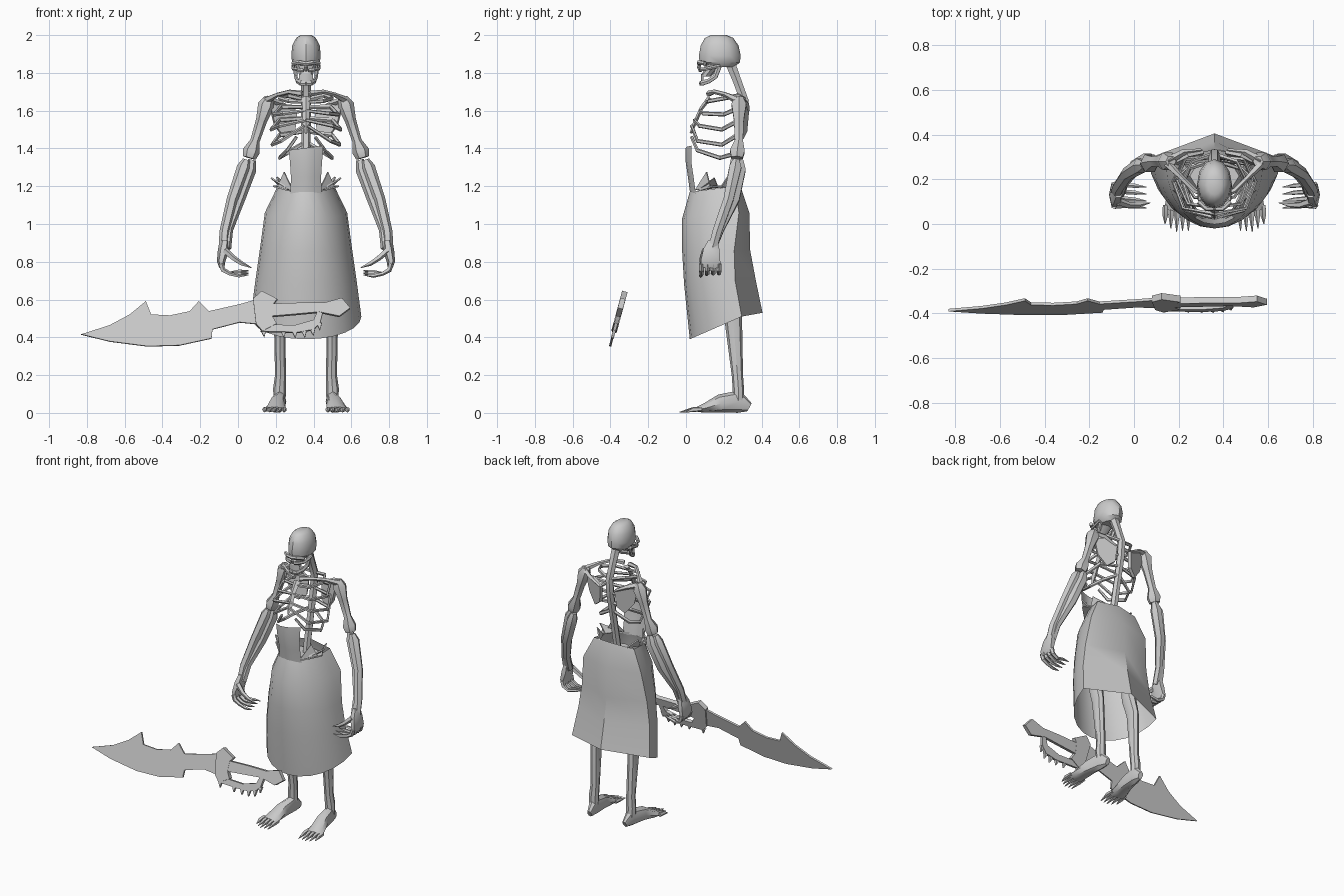
import bpy, bmesh, math
from mathutils import Vector

CX = 0.36  # the figure stands to one side of the blade
bone = bpy.data.materials.new("plain_grey")
bone.diffuse_color = (0.6, 0.6, 0.6, 1)


def finish(name, bm, x=0.0):
    bmesh.ops.recalc_face_normals(bm, faces=bm.faces)
    me = bpy.data.meshes.new(name)
    bm.to_mesh(me)
    bm.free()
    ob = bpy.data.objects.new(name, me)
    ob.location.x = x
    me.materials.append(bone)
    bpy.context.collection.objects.link(ob)
    return ob


def grid(name, rows, closed=True, cap=True, x=CX):
    """Skin rows of points; closed rows make a tube."""
    bm = bmesh.new()
    vs = [[bm.verts.new(p) for p in r] for r in rows]
    n = len(rows[0])
    for a, b in zip(vs, vs[1:]):
        for i in range(n if closed else n - 1):
            j = (i + 1) % n
            bm.faces.new((a[i], a[j], b[j], b[i]))
    if closed and cap:
        bm.faces.new(vs[0])
        bm.faces.new(vs[-1])
    return finish(name, bm, x)


def tube(name, path, radii, ref="Y", sides=6, pair=True):
    """Bone along a path; a radius may be (across, towards ref)."""
    up0 = Vector((0, 1, 0)) if ref == "Y" else Vector((0, 0, 1))
    for s, tag in ((1, "_left"), (-1, "_right")) if pair else ((1, ""),):
        p = [Vector((q[0] * s, q[1], q[2])) for q in path]
        rows = []
        for i, c in enumerate(p):
            t = (p[min(i + 1, len(p) - 1)] - p[max(i - 1, 0)]).normalized()
            side = t.cross(up0).normalized()
            up = side.cross(t)
            r = radii[i] if isinstance(radii, list) else radii
            a, b = r if isinstance(r, tuple) else (r, r)
            rows.append([c + side * a * math.cos(k * math.tau / sides)
                         + up * b * math.sin(k * math.tau / sides) for k in range(sides)])
        grid(name + tag, rows)


def stack(name, rings, sides=12):
    """Oval rings: height, half width, front y, back y."""
    grid(name, [[(w * math.sin(k * math.tau / sides),
                  (f + b) / 2 - (b - f) / 2 * math.cos(k * math.tau / sides), z)
                 for k in range(sides)] for z, w, f, b in rings])


def plate(name, pts, thick, x=CX):
    """Flat outline given thickness along its normal."""
    p = [Vector(q) for q in pts]
    n = Vector()
    for a, b in zip(p, p[1:] + p[:1]):
        n += a.cross(b)
    n = n.normalized() * thick / 2
    grid(name, [[q - n for q in p], [q + n for q in p]], x=x)


def pair_plate(name, pts, thick):
    for s, tag in ((1, "_left"), (-1, "_right")):
        plate(name + tag, [(q[0] * s, q[1], q[2]) for q in pts], thick)


# Skull
stack("cranium", [(2.0, .03, .13, .215), (1.985, .052, .1, .25), (1.945, .073, .078, .278),
                  (1.89, .078, .068, .29), (1.855, .073, .072, .285), (1.83, .05, .11, .255)])
stack("face_core", [(1.85, .06, .095, .2), (1.82, .045, .1, .17), (1.79, .036, .08, .14),
                    (1.78, .034, .082, .13)], 8)
tube("brow", [(0, .07, 1.848), (.035, .068, 1.856), (.07, .1, 1.85)], .012, "Z")
tube("nose_bridge", [(0, .075, 1.855), (0, .068, 1.83), (0, .075, 1.81)], [.008, .011, .006], sides=4, pair=False)
tube("cheekbone", [(.012, .075, 1.812), (.045, .08, 1.818), (.066, .11, 1.822), (.068, .18, 1.838)], .01, "Z")
tube("jaw", [(.058, .175, 1.835), (.054, .155, 1.78), (.045, .12, 1.757), (.025, .083, 1.745), (0, .078, 1.745)],
     [(.01, .016), (.01, .014), (.009, .014), (.009, .015), (.009, .015)], "Z")
grid("teeth", [[(x, .08 + 9 * x * x, z) for x in (-.038, -.026, -.013, 0, .013, .026, .038)]
               for z in (1.75, 1.77, 1.795)], closed=False)

# Spine, breastbone and pelvis
tube("spine", [(0, .235, 1.85), (0, .27, 1.76), (0, .31, 1.65), (0, .3, 1.55), (0, .27, 1.4),
               (0, .23, 1.2), (0, .22, 1.08)], [.03, .026, .026, .026, .024, .025, .03], pair=False)
tube("breastbone", [(0, .125, 1.67), (0, .08, 1.61), (0, .045, 1.53), (0, .025, 1.48)],
     [(.025, .012), (.018, .01), (.018, .01), (.006, .006)], sides=4, pair=False)
stack("pelvis", [(1.15, .11, .14, .29), (1.1, .13, .13, .29), (1.03, .08, .17, .26)], 8)

# Ribs, from neck to waist
ribs = [
    [(.01, .31, 1.66), (.1, .28, 1.68), (.14, .2, 1.665), (.09, .12, 1.65), (0, .11, 1.645)],
    [(.01, .3, 1.62), (.13, .29, 1.62), (.17, .2, 1.58), (.12, .09, 1.585), (0, .075, 1.6)],
    [(.01, .3, 1.56), (.14, .28, 1.55), (.185, .19, 1.5), (.14, .07, 1.52), (0, .045, 1.55)],
    [(.01, .29, 1.49), (.14, .27, 1.47), (.18, .19, 1.42), (.13, .06, 1.44), (.01, .03, 1.52)],
    [(.01, .28, 1.43), (.11, .25, 1.37), (.14, .18, 1.35), (.1, .06, 1.39), (.05, .03, 1.46)],
]
for i, path in enumerate(ribs):
    tube("rib_%d" % (i + 1), path, [.011, (.009, .013), (.008, .012), (.008, .011), .009], "Z", 5)

# Shoulder bones
tube("collarbone", [(.02, .12, 1.69), (.09, .15, 1.70), (.15, .21, 1.685), (.21, .27, 1.655)],
     [.016, .012, .012, .02], "Z", 5)
pair_plate("shoulder_blade", [(.05, .325, 1.6), (.12, .31, 1.64), (.19, .275, 1.62), (.165, .275, 1.52),
                              (.11, .295, 1.45), (.06, .315, 1.49)], .02)
tube("shoulder_spine", [(.06, .33, 1.6), (.14, .32, 1.64), (.21, .28, 1.66)], [.008, .014, .02], "Z", 4)

# Arms
tube("upper_arm", [(.195, .28, 1.67), (.21, .28, 1.63), (.235, .28, 1.55), (.27, .28, 1.44),
                   (.29, .272, 1.385), (.3, .27, 1.35)], [.025, .045, .03, .025, .045, .035])
tube("outer_forearm", [(.315, .265, 1.34), (.33, .262, 1.3), (.39, .225, 1.13), (.43, .165, .96), (.437, .14, .87)],
     [.02, .036, .03, .028, .026])
tube("inner_forearm", [(.285, .285, 1.34), (.298, .285, 1.29), (.355, .255, 1.13), (.41, .18, .97), (.42, .14, .87)],
     [.02, .036, .032, .024, .024])
tube("palm", [(.43, .145, .91), (.437, .135, .86), (.45, .13, .8), (.445, .128, .77)],
     [(.022, .03), (.03, .05), (.022, .06), (.014, .055)])
for i in range(4):
    y = .082 + .031 * i
    tube("finger_%d" % (i + 1), [(.45, y, .79), (.44, y, .757), (.405, y, .737), (.355, y - .004, .725 + .008 * i),
                                 (.305, y - .01, .73 + .008 * i)], [.015, .014, .011, .010, .002], sides=5)
tube("thumb", [(.43, .1, .86), (.385, .085, .82), (.34, .085, .79), (.288, .095, .768)],
     [.018, .015, .012, .002], sides=5)

# Legs and feet
tube("leg", [(.14, .278, .06), (.14, .277, .13), (.135, .272, .2), (.14, .25, .5), (.135, .22, .62),
             (.125, .21, .75), (.1, .22, 1.08)],
     [(.032, .03), (.034, .03), (.029, .03), (.03, .047), (.04, .05), (.032, .04), (.04, .04)], sides=8)
tube("foot", [(.132, .335, .03), (.138, .28, .06), (.15, .18, .05), (.163, .1, .026), (.167, .06, .018)],
     [(.016, .025), (.034, .06), (.042, .048), (.055, .025), (.058, .014)], "Z", 8)
for i in range(5):
    x, tip = .115 + .026 * i, (.0, -.02, -.035, -.03, -.03)[4 - i]
    tube("toe_%d" % (i + 1), [(x, .085, .02), (x, .04, .018), (x + .002, tip, .004)],
         [.012, .014, .002], "Z", 5)

# Apron skirt: rounded front, creased sides, shallow ridge at the back
rows = []
for zf, zs, zb, w, f, s, b in [(1.17, 1.2, 1.21, .15, .02, .26, .285), (1.03, 1.06, 1.06, .218, -.02, .28, .335),
                               (.85, .86, .86, .245, -.02, .255, .34), (.68, .7, .7, .268, -.01, .26, .37),
                               (.39, .51, .53, .293, .02, .295, .405)]:
    row = [(0, b, zb)]
    for k in range(-6, 7):
        a = k * math.pi / 12
        c = math.cos(a)
        row.append((w * math.sin(a), s - (s - f) * c, zs + (zf - zs) * c))
    rows.append(row)
grid("apron_skirt", rows, cap=False)
grid("apron_bib", [[(w * u, y + .03 * u * u, z - .012 * (1 - u) * t) for u in (-1, -.5, 0, .5, 1)]
                   for z, w, y, t in [(1.415, .092, -.002, 1), (1.33, .085, -.002, 0),
                                      (1.25, .08, .01, 0), (1.16, .082, .022, 0)]], closed=False)
# Torn cloth points around the waist
pair_plate("waist_point_side", [(.08, .06, 1.18), (.13, .17, 1.195), (.185, .15, 1.245)], .008)
pair_plate("waist_point_front", [(.07, .05, 1.18), (.15, .13, 1.195), (.115, .11, 1.275)], .008)
pair_plate("waist_point_low", [(.1, .07, 1.18), (.14, .2, 1.2), (.175, .14, 1.2)], .008)
pair_plate("waist_point_back", [(.14, .18, 1.19), (.1, .275, 1.2), (.155, .22, 1.25)], .008)


# Sword, leaning slightly in depth
def lean(pts, push=0):
    return [(x, -.4 + .27 * (z - .36) + push, z) for x, z in pts]


plate("blade", lean([(-.83, .415), (-.68, .463), (-.573, .52), (-.488, .59), (-.46, .52), (-.36, .515),
                     (-.256, .537), (-.208, .59), (-.155, .537), (.008, .574), (.1, .6), (.1, .47),
                     (.008, .479), (-.135, .442), (-.14, .394), (-.31, .357), (-.478, .352), (-.68, .378)]),
      .012, 0)
plate("cross_guard", lean([(.08, .6), (.124, .643), (.208, .6), (.187, .574), (.182, .51), (.205, .47),
                           (.13, .43), (.095, .47)]), .03, 0)
plate("grip", lean([(.18, .575), (.325, .58), (.456, .58), (.55, .606), (.594, .553), (.536, .51),
                    (.43, .532), (.3, .52), (.18, .51)]), .028, 0)
plate("knuckle_guard", lean([(.12, .43), (.32, .425), (.4, .44), (.435, .475), (.45, .535), (.42, .535),
                             (.4, .49), (.3, .462), (.19, .465)]), .022, 0)
for i, x in enumerate((.135, .24, .3, .35, .395, .43)):
    z = (.435, .432, .43, .432, .442, .472)[i]
    plate("guard_spike_%d" % (i + 1), lean([(x - .014, z), (x + .014, z + .004), (x + .004, z - .035)]), .016, 0)

# Smooth the rounded parts, keep creases crisp
bpy.ops.object.select_all(action='SELECT')
bpy.context.view_layer.objects.active = bpy.context.scene.objects[0]
bpy.ops.object.shade_smooth_by_angle(angle=math.radians(35))
